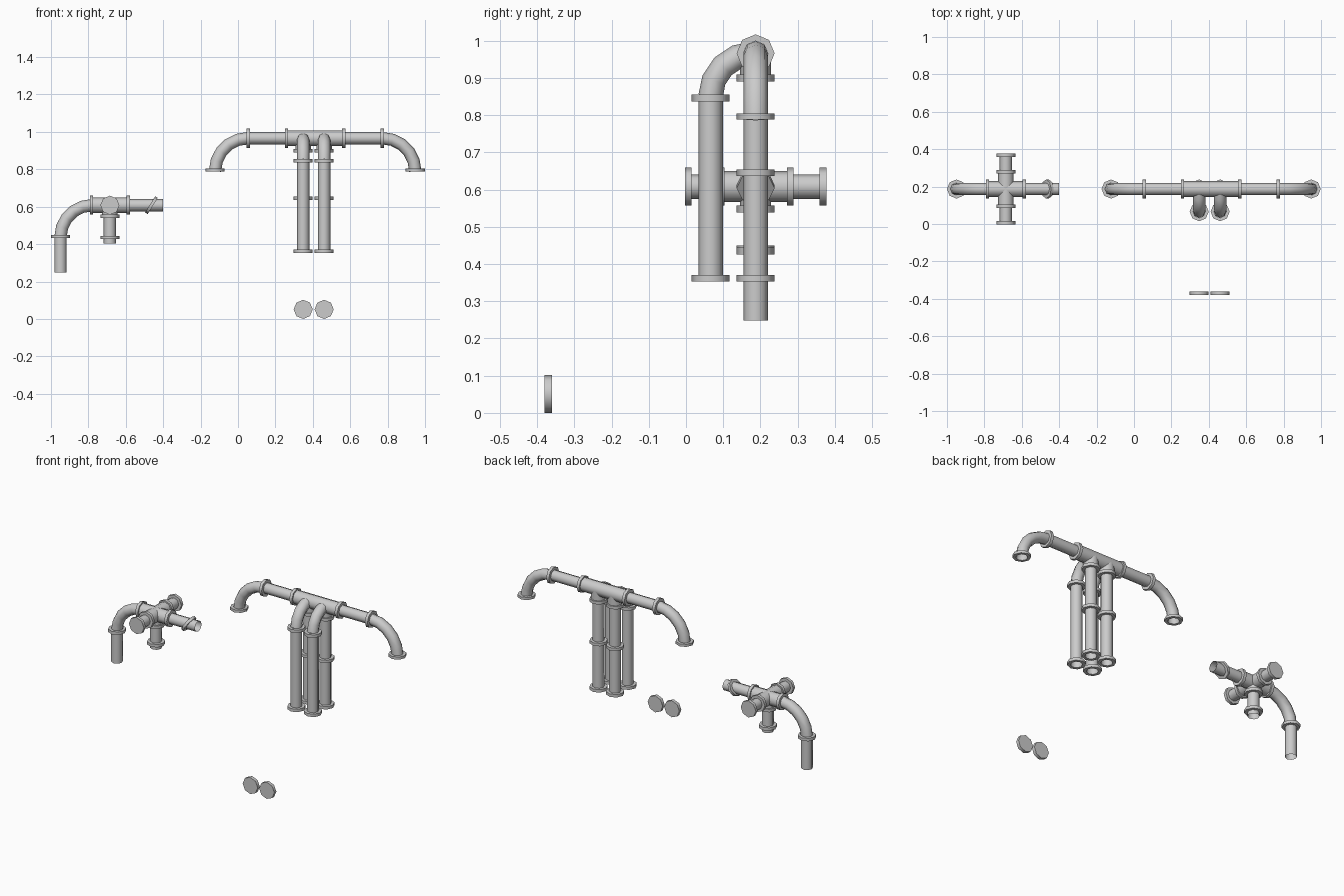
import bpy, bmesh, math
from mathutils import Vector, Matrix

if "Cube" in bpy.data.objects:
    bpy.data.objects.remove(bpy.data.objects["Cube"])

SIDES = 8
R_PIPE, R_JOINT, R_RING = 0.033, 0.042, 0.051
Y0 = 0.187
X, Y, Z = Vector((1, 0, 0)), Vector((0, 1, 0)), Vector((0, 0, 1))


def finish(name, bm):
    bmesh.ops.recalc_face_normals(bm, faces=bm.faces)
    me = bpy.data.meshes.new(name)
    bm.to_mesh(me)
    bm.free()
    for p in me.polygons:
        p.use_smooth = True
    me.set_sharp_from_angle(angle=math.radians(60))
    ob = bpy.data.objects.new(name, me)
    bpy.context.collection.objects.link(ob)
    return ob


def sweep(name, pts, binormal, radius=R_PIPE):
    """Open octagonal tube along a planar path."""
    bm = bmesh.new()
    pts = [Vector(p) for p in pts]
    rings = []
    for i, p in enumerate(pts):
        a, b = pts[max(i - 1, 0)], pts[min(i + 1, len(pts) - 1)]
        t = (p - a).normalized() + (b - p).normalized()
        n = binormal.cross(t.normalized())
        rings.append([bm.verts.new(p + radius * (math.cos(k) * binormal + math.sin(k) * n))
                      for k in (2 * math.pi * j / SIDES for j in range(SIDES))])
    for r0, r1 in zip(rings, rings[1:]):
        for j in range(SIDES):
            k = (j + 1) % SIDES
            bm.faces.new((r0[j], r0[k], r1[k], r1[j]))
    return finish(name, bm)


def pipe(name, a, b, radius=R_PIPE):
    d = Vector(b) - Vector(a)
    return sweep(name, [a, b], X if abs(d.x) < 1e-4 else Y, radius)


def arc(centre, u, v, radius, steps):
    c = Vector(centre)
    return [c + radius * (u * math.cos(t) + v * math.sin(t))
            for t in (math.pi / 2 * i / steps for i in range(steps + 1))]


def ring(name, pos, axis, solid=False, half=0.009, inner=R_PIPE):
    """Octagonal collar, or a solid cap."""
    bm = bmesh.new()
    axis = Vector(axis).normalized()
    u = X if abs(axis.x) < 1e-4 else Y
    v = axis.cross(u)
    loops = []
    section = [(R_RING, -half), (R_RING, half), (inner, half), (inner, -half)]
    if solid:
        section = section[:2]
    for r, h in section:
        loops.append([bm.verts.new(Vector(pos) + axis * h + r * (math.cos(k) * u + math.sin(k) * v))
                      for k in (2 * math.pi * j / SIDES for j in range(SIDES))])
    pairs = [(0, 1)] if solid else [(0, 1), (1, 2), (2, 3), (3, 0)]
    for a, b in pairs:
        for j in range(SIDES):
            k = (j + 1) % SIDES
            bm.faces.new((loops[a][j], loops[a][k], loops[b][k], loops[b][j]))
    if solid:
        bm.faces.new(loops[0])
        bm.faces.new(loops[1])
    return finish(name, bm)


# --- Manifold: long header pipe with elbows at both ends
CX, ZT = 0.4125, 0.966
pipe("header_joint", (CX - 0.153, Y0, ZT), (CX + 0.153, Y0, ZT), R_JOINT)
for s, side in ((-1, "left"), (1, "right")):
    pipe("header_pipe_" + side, (CX + s * 0.153, Y0, ZT), (CX + s * 0.36, Y0, ZT))
    sweep("header_elbow_" + side,
          arc((CX + s * 0.36, Y0, ZT - 0.175), Z, s * X, 0.175, 5), Y)
    ring("inner_collar_" + side, (CX + s * 0.153, Y0, ZT), X)
    ring("outer_collar_" + side, (CX + s * 0.358, Y0, ZT), X)
    ring("elbow_end_collar_" + side, (CX + s * 0.535, Y0, 0.796), Z, half=0.008)

    # rear and front down pipes, plus the loose cap in front
    x = CX - 0.008 + s * 0.056
    pipe("rear_branch_" + side, (x, Y0, ZT), (x, Y0, 0.90), R_JOINT)
    pipe("rear_down_pipe_" + side, (x, Y0, 0.905), (x, Y0, 0.355))
    for i, z in enumerate((0.90, 0.645, 0.362)):
        ring(f"rear_collar_{side}_{i}", (x, Y0, z), Z)
    yf = 0.066
    pipe("front_down_pipe_" + side, (x, yf, 0.355), (x, yf, 0.85))
    sweep("front_elbow_" + side,
          arc((x, yf + 0.115, 0.85), -Y, Z, 0.115, 4), X)
    for i, z in enumerate((0.846, 0.362)):
        ring(f"front_collar_{side}_{i}", (x, yf, z), Z)
    ring("loose_cap_" + side, (x, -0.37, 0.051), Y, solid=True, half=0.01)

# --- Five-way junction
JX, JZ = -0.685, 0.608
pipe("junction_x", (JX - 0.098, Y0, JZ), (JX + 0.098, Y0, JZ), R_JOINT)
pipe("junction_y", (JX, Y0 - 0.093, JZ), (JX, Y0 + 0.093, JZ), R_JOINT)
pipe("junction_down", (JX, Y0, JZ), (JX, Y0, 0.545), R_JOINT)
for s, side in ((-1, "front"), (1, "back")):
    pipe("stub_" + side, (JX, Y0 + s * 0.09, JZ), (JX, Y0 + s * 0.185, JZ))
    ring("stub_collar_" + side, (JX, Y0 + s * 0.093, JZ), Y)
    ring("stub_cap_" + side, (JX, Y0 + s * 0.181, JZ), Y, solid=True)
    ring("junction_collar_" + ("left" if s < 0 else "right"), (JX + s * 0.098, Y0, JZ), X)

# short broken stub below
pipe("lower_stub", (JX, Y0, 0.55), (JX, Y0, 0.403))
ring("lower_collar_top", (JX, Y0, 0.548), Z)
ring("lower_collar_bottom", (JX, Y0, 0.435), Z)

# elbow and drop pipe on the left
sweep("junction_elbow", arc((JX - 0.094, Y0, JZ - 0.17), Z, -X, 0.17, 5), Y)
pipe("drop_pipe", (JX - 0.264, Y0, 0.44), (JX - 0.264, Y0, 0.248))
ring("drop_collar", (JX - 0.264, Y0, 0.441), Z)

# open pipe on the right with a loose tilted collar
pipe("open_pipe", (JX + 0.098, Y0, JZ), (-0.40, Y0, JZ))
ring("tilted_collar", (-0.463, Y0, JZ), (0.85, 0, -0.53), half=0.008)
